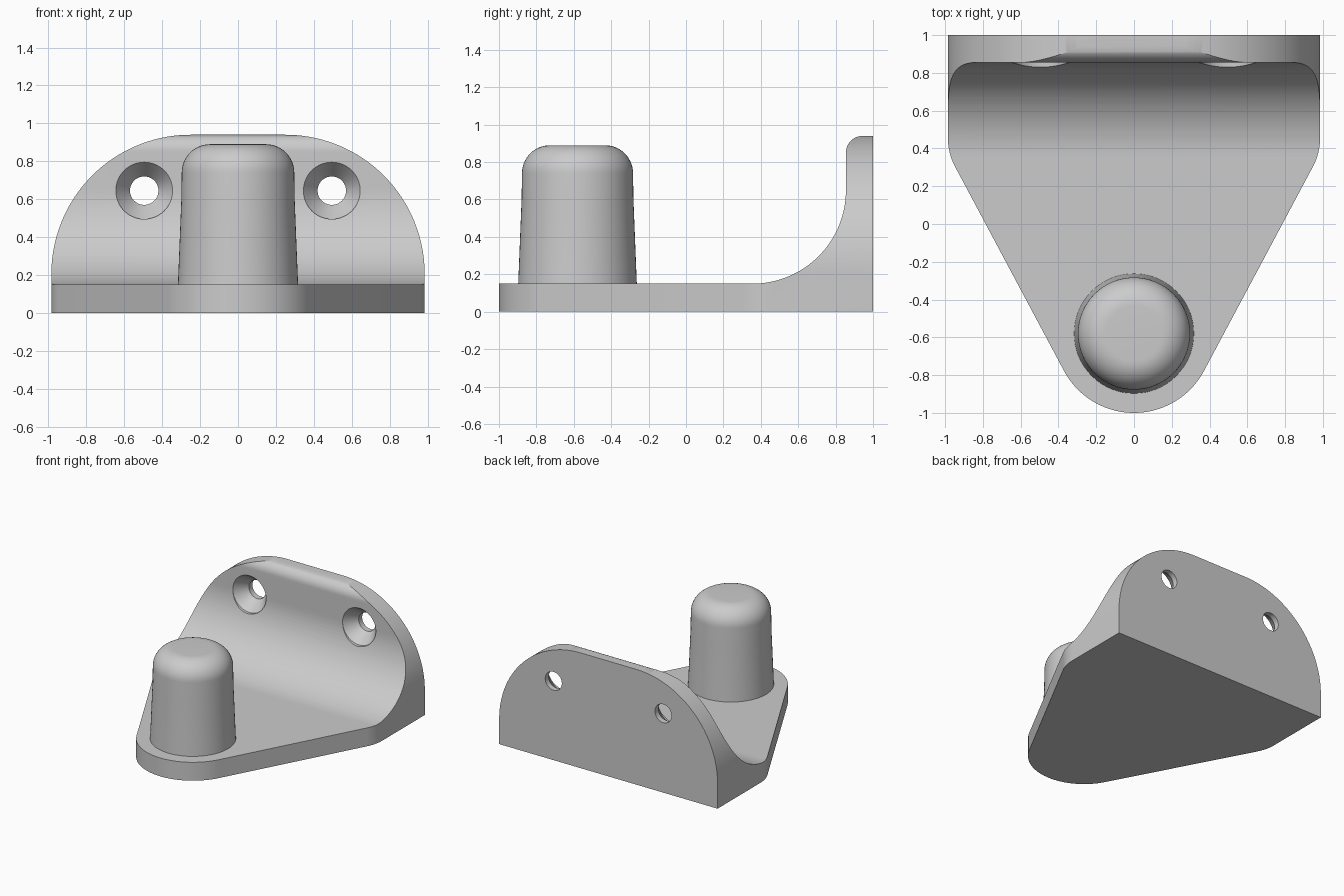
import bpy, bmesh
from math import sin, cos, radians, pi
from mathutils import Vector

if "Cube" in bpy.data.objects:
    bpy.data.objects.remove(bpy.data.objects["Cube"])

grey = bpy.data.materials.new("plain grey")
grey.use_nodes = True
colour = (0.6, 0.6, 0.6, 1)
grey.diffuse_color = colour
grey.node_tree.nodes["Principled BSDF"].inputs["Base Color"].default_value = colour


def arc(cx, cy, r, start, end, steps=24):
    angles = [radians(start + (end - start) * i / steps) for i in range(steps + 1)]
    return [(cx + r * cos(a), cy + r * sin(a)) for a in angles]


def make_object(name, bm):
    bmesh.ops.recalc_face_normals(bm, faces=bm.faces)
    mesh = bpy.data.meshes.new(name)
    bm.to_mesh(mesh)
    bm.free()
    mesh.materials.append(grey)
    obj = bpy.data.objects.new(name, mesh)
    bpy.context.collection.objects.link(obj)
    return obj


def prism(name, outline, place, low, high):
    """Extrude a 2D outline; place(a, b, depth) maps it into space."""
    bm = bmesh.new()
    face = bm.faces.new([bm.verts.new(place(a, b, low)) for a, b in outline])
    moved = bmesh.ops.extrude_face_region(bm, geom=[face])["geom"]
    shift = Vector(place(0, 0, high)) - Vector(place(0, 0, low))
    bmesh.ops.translate(bm, vec=shift, verts=[v for v in moved if isinstance(v, bmesh.types.BMVert)])
    return make_object(name, bm)


def lathe(name, profile, place, steps=64):
    """Turn (radius, height) points about an axis, with closed ends."""
    bm = bmesh.new()
    rings = []
    for r, h in profile:
        angles = [2 * pi * i / steps for i in range(steps)]
        rings.append([bm.verts.new(place(r * cos(a), r * sin(a), h)) for a in angles])
    for lower, upper in zip(rings, rings[1:]):
        for i in range(steps):
            j = (i + 1) % steps
            bm.faces.new((lower[i], lower[j], upper[j], upper[i]))
    bm.faces.new(rings[0])
    bm.faces.new(rings[-1])
    return make_object(name, bm)


def combine(target, tool, operation):
    mod = target.modifiers.new(operation, "BOOLEAN")
    mod.operation, mod.solver, mod.object = operation, "EXACT", tool
    bpy.context.view_layer.objects.active = target
    bpy.ops.object.modifier_apply(modifier=mod.name)
    bpy.data.objects.remove(tool)


def mirrored(half):
    return half + [(-a, b) for a, b in reversed(half)]


# Bracket: side profile with coved inner corner and rounded top lip
W = 0.985
side = [(-1.2, 0), (1, 0), (1, 0.94)]
side += arc(0.945, 0.85, 0.09, 90, 180, 12)
side += arc(0.355, 0.65, 0.5, 0, -90, 32)
side += [(-1.2, 0.15)]
bracket = prism("bracket", side, lambda a, b, d: (d, a, b), -W, W)

# Trim the back plate to its arched outline
front = [(1.2, -0.3), (1.2, 0.205)] + arc(0.25, 0.205, 0.735, 0, 90, 40)
combine(bracket, prism("arch_cutter", mirrored(front), lambda a, b, d: (a, d, b), -1.5, 1.5), "INTERSECT")

# Trim the base to its tapered plan with a round nose
plan = [(1.2, 1.2), (1.2, 0.454)]
plan += arc(0.665, 0.454, 0.32, 0, -28.1, 10)
plan += arc(0, -0.58, 0.42, -28.1, -89.9, 24)
combine(bracket, prism("plan_cutter", mirrored(plan), lambda a, b, d: (a, b, d), -0.5, 1.5), "INTERSECT")

# Countersunk screw holes
hole = [(0.15, 0.6), (0.15, 0.855), (0.075, 0.955), (0.075, 1.1)]
for x in (-0.495, 0.495):
    combine(bracket, lathe("hole_cutter", hole, lambda a, b, h: (x + a, h, 0.645 + b)), "DIFFERENCE")

# Peg: slightly flared foot and rounded top
peg_profile = [(0.317, 0.1), (0.317, 0.15), (0.299, 0.6)] + arc(0.147, 0.74, 0.15, 0, 90, 14)
combine(bracket, lathe("peg", peg_profile, lambda a, b, h: (a, b - 0.58, h)), "UNION")

bpy.ops.object.select_all(action="DESELECT")
bracket.select_set(True)
bpy.context.view_layer.objects.active = bracket
bpy.ops.object.shade_smooth_by_angle(angle=radians(25))
